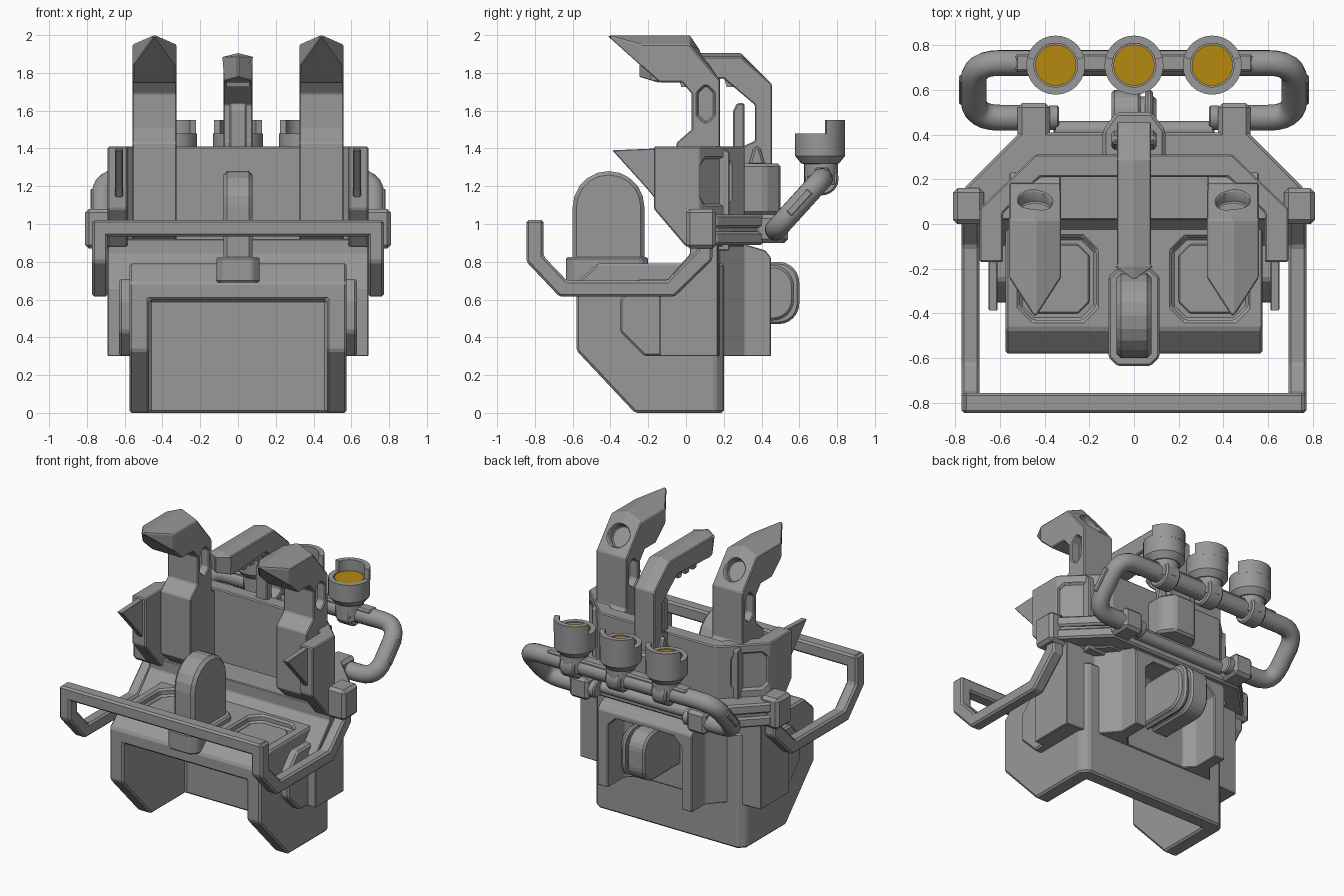
import bpy, bmesh, math
from mathutils import Vector, Matrix

if "Cube" in bpy.data.objects:
    bpy.data.objects.remove(bpy.data.objects["Cube"])


def material(name, rgb):
    m = bpy.data.materials.new(name)
    m.use_nodes = True
    m.diffuse_color = (*rgb, 1)
    m.node_tree.nodes["Principled BSDF"].inputs["Base Color"].default_value = (*rgb, 1)
    return m


GREY = material("steel grey", (0.315, 0.315, 0.315))
AMBER = material("amber lens", (0.46, 0.25, 0.005))


def finish(name, bm, mat=GREY, bevel=0.0, mirror=False, smooth=False):
    bmesh.ops.remove_doubles(bm, verts=bm.verts, dist=0.0005)
    bmesh.ops.recalc_face_normals(bm, faces=bm.faces)
    me = bpy.data.meshes.new(name)
    bm.to_mesh(me)
    bm.free()
    me.materials.append(mat)
    ob = bpy.data.objects.new(name, me)
    bpy.context.collection.objects.link(ob)
    if smooth:
        bpy.ops.object.select_all(action="DESELECT")
        ob.select_set(True)
        bpy.context.view_layer.objects.active = ob
        bpy.ops.object.shade_smooth_by_angle(angle=math.radians(35))
    dress(ob, bevel, mirror)
    return ob


def dress(ob, bevel=0.0, mirror=False):
    if bevel:
        b = ob.modifiers.new("edge", "BEVEL")
        b.width, b.segments, b.limit_method = bevel, 1, "ANGLE"
    if mirror:
        ob.modifiers.new("mirror", "MIRROR")


def prism_bm(pts, lo, hi, axis):
    # X takes (y, z) outlines, Z takes (x, y) outlines
    place = (lambda p, d: (d, *p)) if axis == "X" else (lambda p, d: (*p, d))
    bm = bmesh.new()
    face = bm.faces.new([bm.verts.new(place(p, lo)) for p in pts])
    ext = bmesh.ops.extrude_face_region(bm, geom=[face])["geom"]
    move = Vector(place((0, 0), hi - lo))
    bmesh.ops.translate(bm, vec=move, verts=[v for v in ext if isinstance(v, bmesh.types.BMVert)])
    return bm


def prism(name, pts, lo, hi, axis="X", bevel=0.012, mirror=False):
    return finish(name, prism_bm(pts, lo, hi, axis), bevel=bevel, mirror=mirror)


def box(name, x, y, z, bevel=0.012, mirror=False):
    rect = [(y[0], z[0]), (y[1], z[0]), (y[1], z[1]), (y[0], z[1])]
    return prism(name, rect, x[0], x[1], "X", bevel, mirror)


def both(half):
    return half + [(-x, y) for x, y in reversed(half)]


def octagon(a0, a1, b0, b1, c):
    return [(a0 + c, b0), (a1 - c, b0), (a1, b0 + c), (a1, b1 - c),
            (a1 - c, b1), (a0 + c, b1), (a0, b1 - c), (a0, b0 + c)]


def cylinder(name, centre, direction, r, length, bevel=0.0, mirror=False, mat=GREY):
    bm = bmesh.new()
    rot = Vector(direction).to_track_quat("Z", "Y").to_matrix().to_4x4()
    bmesh.ops.create_cone(bm, cap_ends=True, segments=24, radius1=r, radius2=r, depth=length,
                          matrix=Matrix.Translation(centre) @ rot)
    return finish(name, bm, mat, bevel, mirror, smooth=True)


def lathe(name, profile, x, y, start=0.0, sweep=360.0, closed=False):
    bm = bmesh.new()
    a = math.radians(start)
    vs = [bm.verts.new((x + r * math.cos(a), y + r * math.sin(a), z)) for r, z in profile]
    es = [bm.edges.new(p) for p in zip(vs, vs[1:])]
    if closed:
        es.append(bm.edges.new((vs[-1], vs[0])))
        bm.faces.new(vs)
    out = bmesh.ops.spin(bm, geom=vs + es, cent=(x, y, 0), axis=(0, 0, 1),
                         angle=math.radians(sweep), steps=24)
    if closed:
        bm.faces.new([e for e in out["geom_last"] if isinstance(e, bmesh.types.BMVert)])
    return finish(name, bm, smooth=True)


def cut(ob, *cutters):
    for c in cutters:
        m = ob.modifiers.new("cut", "BOOLEAN")
        m.operation, m.object, m.solver = "DIFFERENCE", c, "EXACT"
    dg = bpy.context.evaluated_depsgraph_get()
    ob.data = bpy.data.meshes.new_from_object(ob.evaluated_get(dg))
    ob.modifiers.clear()
    for c in cutters:
        bpy.data.objects.remove(c)
    return ob


def cavity():
    return box("cutter", (-.47, .47), (-1, .1), (-.1, .6), 0)


# Lower skirt with open front, and recessed seat pads
skirt = prism("lower_skirt", [(-.58, .69), (-.47, .79), (.2, .79), (.2, 0), (-.27, 0), (-.58, .33)], -.575, .575, bevel=0)
corners = [prism("cutter", [(s * .5, .23), (s * .61, .12), (s * .61, .23)], -1, 2, "Z", 0) for s in (1, -1)]
pads = [prism("cutter", octagon(*sorted((s * .17, s * .51)), -.43, -.06, .06), .74, .9, "Z", 0) for s in (1, -1)]
dress(cut(skirt, cavity(), *corners, *pads), .012)
prism("seat_pad", octagon(.2, .48, -.4, -.09, .05), .735, .755, "Z", .006, True)

# Main body: wide at the sides, with a narrower arched frame at the rear
body = prism("main_body", both([(.69, -.14), (.69, .17), (.47, .18), (.36, .31), (.36, .45)]), .3, .92, "Z", 0)
slope = prism("cutter", [(-.3, .64), (-.3, 1.1), (.02, 1.1), (.02, .84), (-.14, .66), (-.16, .64)], -1, 1, bevel=0)
back = prism("cutter", [(.32, 1.1), (.32, .89), (.42, .86), (.46, .81), (.6, .81), (.6, 1.1)], -1, 1, bevel=0)
opening = box("cutter", (-.28, .28), (.21, .8), (.1, .79), .06)
dress(cut(body, cavity(), slope, back, opening), .012)
prism("side_wing", [(-.35, .43), (-.35, .6), (-.25, .71), (0, .71), (0, .3), (-.22, .3)], .5, .63, mirror=True)


# Rear pod made of stacked rounded discs
def rounded_end(reach, half, r, z=.635, n=6):
    arc = [(reach - r + r * math.cos(t), z + half - r + r * math.sin(t))
           for t in (math.pi / 2 * i / n for i in range(n + 1))]
    top = arc + [(.18, z + half)]
    return [(y, 2 * z - h) for y, h in reversed(top)] + top


for label, lo, hi, reach, half in (("core", -.1, .1, .57, .145), ("cap", -.1, .03, .6, .165),
                                   ("ridge", .05, .085, .6, .165)):
    prism("rear_pod_" + label, rounded_end(reach, half, .11), lo, hi, bevel=.012)

# U-shaped collar with windows on its slanted rear corners
collar = prism("collar", [(.585, -.17), (.69, -.17), (.69, .07), (.44, .31), (-.44, .31), (-.69, .07), (-.69, -.17),
                          (-.585, -.17), (-.585, .05), (-.42, .21), (.42, .21), (.585, .05)], .88, 1.41, "Z", 0)
under = prism("cutter", [(-.3, .7), (-.3, 1.08), (-.17, 1.08), (0, .88), (0, .7)], -1, 1, bevel=0)
windows = []
for s in (1, -1):
    w = prism("cutter", octagon(-.115, .115, 1.1, 1.35, .035), -.015, .015, bevel=0)
    w.matrix_world = Matrix.Translation((s * .597, .16, 0)) @ Matrix.Rotation(s * math.radians(46), 4, "Z")
    windows.append(w)
bpy.context.view_layer.update()
dress(cut(collar, under, *windows), .01)
prism("collar_fin", [(-.39, 1.39), (-.16, 1.4), (-.16, 1.13), (-.2, 1.18)], .61, .65, bevel=.004, mirror=True)

# Belt around the collar
for label, z0, z1, g in (("belt_lower", .89, .96, 0), ("belt_upper", .98, 1.05, 0), ("belt_core", .92, 1.02, .02)):
    prism(label, [(.6, 0), (.76 - g, 0), (.76 - g, .16), (.51 - g, .41 - g), (-.51 + g, .41 - g), (-.76 + g, .16),
                  (-.76 + g, 0), (-.6, 0), (-.6, .06), (-.42, .23), (.42, .23), (.6, .06)], z0, z1, "Z")

# Front guard rail and its mounts
prism("guard_side", [(-.845, 1.02), (-.845, .8), (-.67, .615), (-.06, .615), (.14, .81), (.14, .92), (.06, .92),
                     (.06, .86), (-.1, .7), (-.63, .7), (-.755, .83), (-.755, 1.02)], .69, .772, bevel=.012, mirror=True)
box("guard_crossbar", (-.76, .76), (-.845, -.755), (.935, 1.022), .012)
box("guard_mount", (.67, .81), (0, .16), (.87, 1.08), .02, True)

# Rounded centre fin on the seat
fin = [(-.22, .78), (-.22, 1.04)] + [(-.41 + .19 * math.cos(t), 1.09 + .19 * math.sin(t))
                                     for t in (math.pi * i / 10 for i in range(11))] + [(-.6, 1.04), (-.6, .78)]
prism("centre_fin", fin, -.078, .078, bevel=.02)
prism("fin_base", octagon(-.115, .115, -.635, -.2, .04), .69, .825, "Z", .01)


# Hooked arms with ridged, pointed tips
def hook(name, pts, x0, x1, tip_y, ridge_z, drop):
    mid = (x0 + x1) / 2
    bm = prism_bm(pts, x0, x1, "X")
    for co, no in (((mid, 0, 0), (1, 0, 0)), ((0, tip_y, 0), (0, 1, 0))):
        bmesh.ops.bisect_plane(bm, geom=bm.verts[:] + bm.edges[:] + bm.faces[:], dist=1e-5, plane_co=co, plane_no=no)
    for v in bm.verts:
        if v.co.y < tip_y - .01:
            v.co.x = mid
        elif v.co.z > ridge_z and abs(v.co.x - mid) > .01:
            v.co.z -= drop
    return finish(name, bm)


arm = hook("tall_arm", [(-.42, 2), (-.24, 2), (.02, 2), (.18, 1.76), (.18, 1.41), (.23, 1.38), (.23, .86), (.1, .86),
                        (-.05, 1), (-.05, 1.43), (.03, 1.5), (.03, 1.69), (-.02, 1.75), (-.14, 1.75)],
           .326, .558, -.24, 1.95, .05)
slots = [prism("cutter", octagon(.06, .15, 1.54, 1.73, .035), lo, lo + .2, bevel=0) for lo in (.19, .494)]
socket = cylinder("cutter", (.442, .11, 1.865), (0, .24, .16), .074, .13)
dress(cut(arm, *slots, socket), .006, True)
horn = hook("centre_horn", [(-.25, 1.89), (-.19, 1.905), (.29, 1.905), (.455, 1.74), (.455, 1.06), (.3, 1.06),
                            (.3, 1.41), (.365, 1.44), (.365, 1.63), (.2, 1.77), (-.15, 1.75), (-.25, 1.78)],
            -.077, .077, -.18, 1.88, .02)
dress(horn, .006)
for i in range(4):
    y = -.04 + .08 * i
    prism("horn_tooth", [(y, 1.78), (y + .065, 1.78), (y + .05, 1.725), (y + .015, 1.725)], -.06, .06, bevel=0)

# Rear block and clip behind the collar
prism("rear_block", both([(.14, .28), (.14, .42), (.08, .5)]), 1.05, 1.32, "Z", .015)
prism("block_wedge", [(.33, 1.31), (.36, 1.41), (.39, 1.41), (.42, 1.31)], -.1, .1)
prism("collar_clip", [(.25, 1.38), (.25, 1.6), (.27, 1.64), (.31, 1.64), (.31, 1.38)], -.045, .045, bevel=.008)


# Lamp bar bent from one tube
def rounded_path(pts, r, n=6):
    pts = [Vector(p) for p in pts]
    out = [pts[0]]
    for a, b, c in zip(pts, pts[1:], pts[2:]):
        p, q = b + (a - b).normalized() * r, b + (c - b).normalized() * r
        out += [p * (1 - t) ** 2 + b * 2 * t * (1 - t) + q * t * t for t in (i / n for i in range(n + 1))]
    return out + [pts[-1]]


half = [(.4, .475, .97), (.718, .475, .97), (.718, .72, 1.24)]
path = rounded_path(half + [(-x, y, z) for x, y, z in reversed(half)], .12)
curve = bpy.data.curves.new("lamp_bar", "CURVE")
curve.dimensions, curve.bevel_depth, curve.bevel_resolution, curve.use_fill_caps = "3D", .058, 5, True
spline = curve.splines.new("POLY")
spline.points.add(len(path) - 1)
for p, co in zip(spline.points, path):
    p.co = (*co, 1)
temp = bpy.data.objects.new("bar_curve", curve)
bpy.context.collection.objects.link(temp)
tube = bmesh.new()
tube.from_mesh(bpy.data.meshes.new_from_object(temp.evaluated_get(bpy.context.evaluated_depsgraph_get())))
bpy.data.objects.remove(temp)
finish("lamp_bar", tube, smooth=True)
box("bar_clamp", (.375, .52), (.36, .54), (.9, 1.05), .02, True)
cylinder("bar_end_collar", (.36, .475, .97), (1, 0, 0), .055, .05, .008, True)
cylinder("belt_rod", (0, .42, .97), (1, 0, 0), .04, .7)
prism("tube_plate", [(.53, 1.07), (.56, 1.04), (.67, 1.16), (.64, 1.19)], .74, .782, bevel=.006, mirror=True)
box("bar_plate", (-.53, .53), (.68, .76), (1.19, 1.3), .01)

# Three upward lamps with half-round visors
for x in (-.35, 0, .35):
    cylinder("lamp_clamp", (x, .72, 1.24), (1, 0, 0), .088, .11, .01)
    cylinder("lamp_stem", (x, .715, 1.27), (0, 0, 1), .09, .12)
    lathe("lamp_body", [(0, 1.31), (.1, 1.32), (.132, 1.36), (.132, 1.48), (.098, 1.48), (.098, 1.465), (0, 1.465)], x, .71)
    lathe("lamp_visor", [(.098, 1.46), (.132, 1.46), (.132, 1.55), (.098, 1.55)], x, .71, 15, 150, True)
    cylinder("lamp_lens", (x, .71, 1.472), (0, 0, 1), .092, .009, mat=AMBER)
